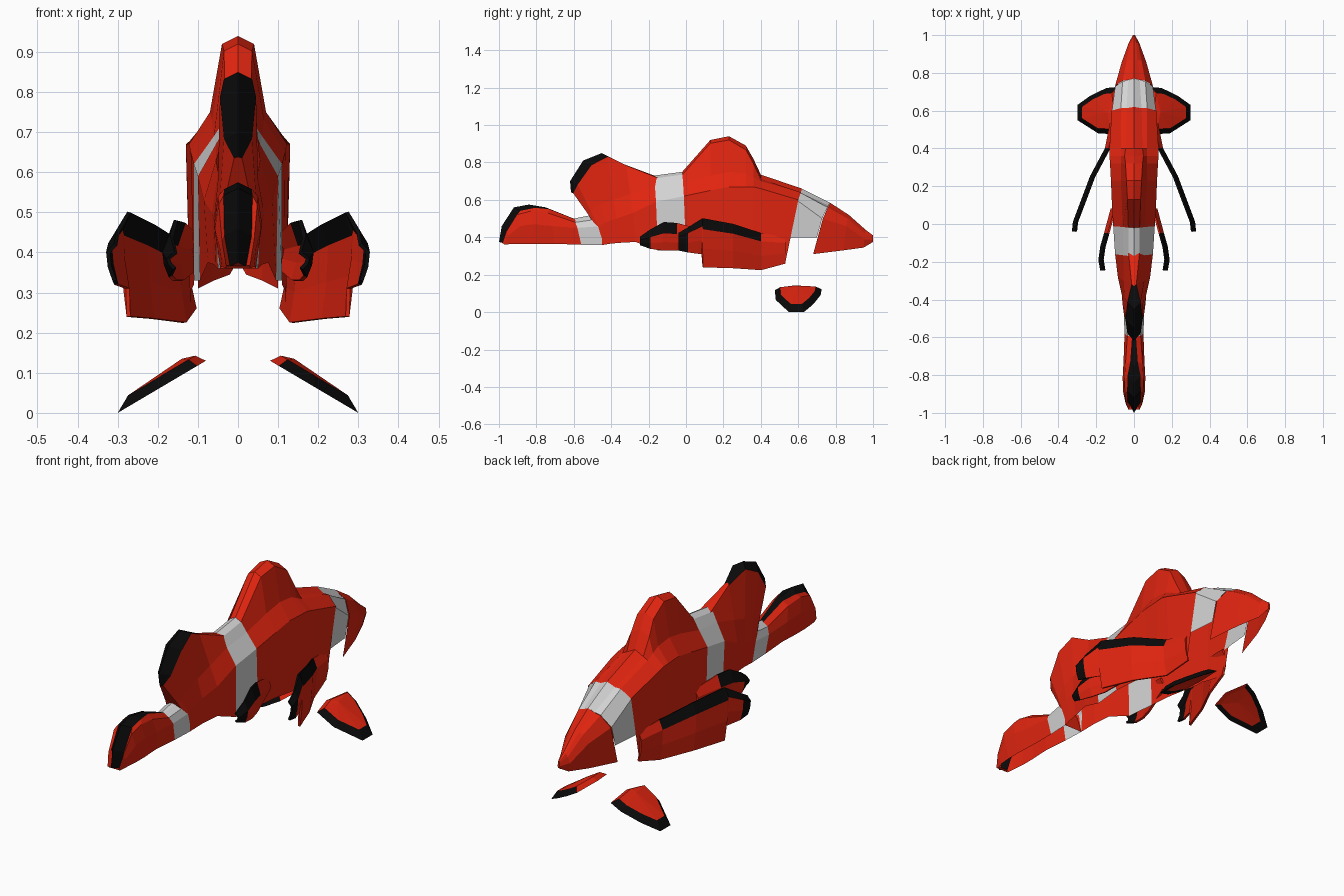
import bpy
import bmesh

cube = bpy.data.objects.get("Cube")
if cube:
    bpy.data.objects.remove(cube, do_unlink=True)


def material(name, rgb):
    mat = bpy.data.materials.new(name)
    mat.use_nodes = True
    mat.diffuse_color = (*rgb, 1)
    mat.node_tree.nodes["Principled BSDF"].inputs["Base Color"].default_value = (*rgb, 1)
    return mat


RED = material("red", (0.75, 0.018, 0.005))
WHITE = material("pale_grey", (0.65, 0.65, 0.65))
BLACK = material("black", (0.003, 0.003, 0.003))


def finish(name, bm, mats):
    bmesh.ops.recalc_face_normals(bm, faces=bm.faces)
    mesh = bpy.data.meshes.new(name)
    bm.to_mesh(mesh)
    bm.free()
    for mat in mats:
        mesh.materials.append(mat)
    obj = bpy.data.objects.new(name, mesh)
    bpy.context.collection.objects.link(obj)
    return obj


def loft(name, mat, stations, black_after=None, cap=False):
    """Open-bottomed shell. Station: top y, bottom y, then (z, half width)
    for the hem, shoulder, ridge base and crest."""
    bm = bmesh.new()
    sweep = 0.8 if black_after is not None else 0.0
    rings = []
    for yt, yb, zb, xb, zs, xs, zf, xf, zt, xt in stations:
        half = []
        for x, z in ((xb, zb), (xs, zs), (xf, zf), (xt, zt - 0.5 * xt), (0, zt)):
            t = max(0, (z - zb) / (zt - zb)) ** 1.5
            half.append([x, yb + (yt - yb) * t, z])
        half[3][1] += sweep * xt
        full = half + [[-x, y, z] for x, y, z in reversed(half[:-1])]
        rings.append([bm.verts.new(p) for p in full])
    last = len(rings[0]) - 1
    for i, (a, b) in enumerate(zip(rings, rings[1:])):
        for j in range(last):
            face = bm.faces.new((a[j], a[j + 1], b[j + 1], b[j]))
            if black_after is not None and i >= black_after and j in (3, 4):
                face.material_index = 1
    if cap:
        end = rings[-1]
        for j in range(3):
            bm.faces.new((end[j], end[j + 1], end[last - j - 1], end[last - j]))
        bm.faces.new((end[3], end[4], end[5]))
    return finish(name, bm, (mat, BLACK))


# Sections shared by neighbouring parts
band_front = (.62, .53, .40, .115, .60, .118, .64, .07, .66, .04)
shoulder_front = (.62, .53, .26, .115, .60, .118, .64, .07, .66, .04)
mid_front = (-.02, 0, .33, .11, .62, .11, .69, .06, .75, .03)
mid_back = (-.17, -.15, .33, .095, .59, .10, .67, .055, .73, .03)
stem_back = (-.6, -.56, .36, .045, .45, .05, .48, .035, .50, .01)

# Head and its pale band
loft("head", RED, [
    (.77, .68, .31, .10, .50, .10, .56, .06, .585, .03),
    (.87, .84, .33, .06, .46, .065, .50, .04, .52, .02),
    (.96, .95, .345, .02, .39, .03, .42, .02, .44, .01),
    (1, 1, .375, .004, .385, .006, .4, .004, .41, .003)], cap=True)
loft("head_band", WHITE, [
    (.77, .70, .40, .10, .50, .10, .56, .06, .585, .03), band_front])

# Torso rising into the tall dorsal fin
loft("torso_and_dorsal_fin", RED, [
    shoulder_front,
    (.40, .40, .29, .12, .66, .13, .70, .07, .735, .045),
    (.36, .36, .30, .12, .67, .13, .72, .07, .82, .05),
    (.32, .32, .30, .12, .67, .127, .74, .07, .89, .045),
    (.23, .23, .31, .115, .67, .122, .75, .07, .94, .04),
    (.13, .13, .32, .11, .65, .118, .73, .065, .92, .035),
    mid_front])
loft("middle_band", WHITE, [mid_front, mid_back])

# Rear body with the overhanging second dorsal fin
loft("rear_body_and_fin", RED, [
    mid_back,
    (-.33, -.27, .375, .075, .53, .085, .63, .055, .79, .012),
    (-.45, -.36, .37, .06, .50, .065, .60, .05, .85, .035),
    (-.55, -.41, .365, .055, .48, .06, .58, .05, .81, .045),
    (-.62, -.44, .36, .05, .46, .055, .54, .045, .70, .035),
    (-.615, -.45, .36, .05, .45, .05, .52, .035, .64, .01)],
    black_after=1, cap=True)

# Tail stem band and tail fin
loft("tail_band", WHITE, [
    (-.45, -.45, .36, .05, .46, .055, .50, .045, .53, .02), stem_back])
loft("tail_fin", RED, [
    stem_back,
    (-.75, -.70, .365, .04, .46, .055, .53, .045, .56, .02),
    (-.84, -.80, .365, .045, .47, .06, .54, .05, .575, .035),
    (-.92, -.87, .365, .045, .46, .058, .52, .048, .56, .036),
    (-.985, -.93, .365, .04, .41, .045, .43, .04, .46, .034),
    (-1, -.97, .36, .03, .364, .03, .368, .03, .375, .02)],
    black_after=0, cap=True)


def side_fin(name, side, stations, strip):
    """Swept sheet with a dark upper and trailing edge.
    Station: y, x, top z, bottom z."""
    bm = bmesh.new()
    cols = []
    for y, x, top, low in stations:
        edge = top - strip * (top - low)
        pts = ((x - .015, top), (x + .004, edge), (x, (edge + low) / 2), (x - .012, low))
        cols.append([bm.verts.new((side * px, y, z)) for px, z in pts])
    for i, (a, b) in enumerate(zip(cols, cols[1:])):
        for j in range(3):
            face = bm.faces.new((a[j], a[j + 1], b[j + 1], b[j]))
            if (j == 0 and i > 0) or i == len(cols) - 2:
                face.material_index = 1
    obj = finish(name, bm, (RED, BLACK))
    solid = obj.modifiers.new("thickness", "SOLIDIFY")
    solid.thickness = 0.01
    solid.offset = 0


def paddle(name, side):
    """Detached slanted fin: dark rim around a raised red centre."""
    outline = ((0, .58), (.06, .725), (.3, .72), (.68, .68), (1, .63),
               (1, .55), (.5, .48), (.1, .475))
    bm = bmesh.new()

    def ring(scale, lift):
        verts = []
        for u, y in outline:
            u, y = .3 + (u - .3) * scale, .59 + (y - .59) * scale
            verts.append(bm.verts.new((side * (.08 + .22 * u + lift / 2), y,
                                       .13 - .13 * u + lift)))
        return verts

    rim, upper, lower = ring(1, 0), ring(.76, .022), ring(.76, .003)
    peak = bm.verts.new((side * .14, .59, .135))
    under = bm.verts.new((side * .15, .59, .098))
    n = len(outline)
    for i in range(n):
        k = (i + 1) % n
        for inner, centre in ((upper, peak), (lower, under)):
            face = bm.faces.new((rim[i], rim[k], inner[k], inner[i]))
            face.material_index = 0 if i in (0, n - 1) else 1
            bm.faces.new((inner[i], inner[k], centre))
    finish(name, bm, (RED, BLACK))


# Paired fins
for label, side in (("left", 1), ("right", -1)):
    side_fin(label + "_large_fin", side, [
        (.53, .12, .40, .26), (.40, .145, .42, .225), (.25, .225, .47, .235),
        (.09, .285, .50, .24), (.085, .287, .50, .31), (.01, .315, .45, .32),
        (-.04, .32, .42, .33)], .22)
    side_fin(label + "_small_fin", side, [
        (.08, .115, .44, .36), (-.05, .15, .475, .33), (-.12, .17, .48, .33),
        (-.19, .18, .44, .34), (-.245, .17, .40, .36)], .4)
    paddle(label + "_paddle_fin", side)
